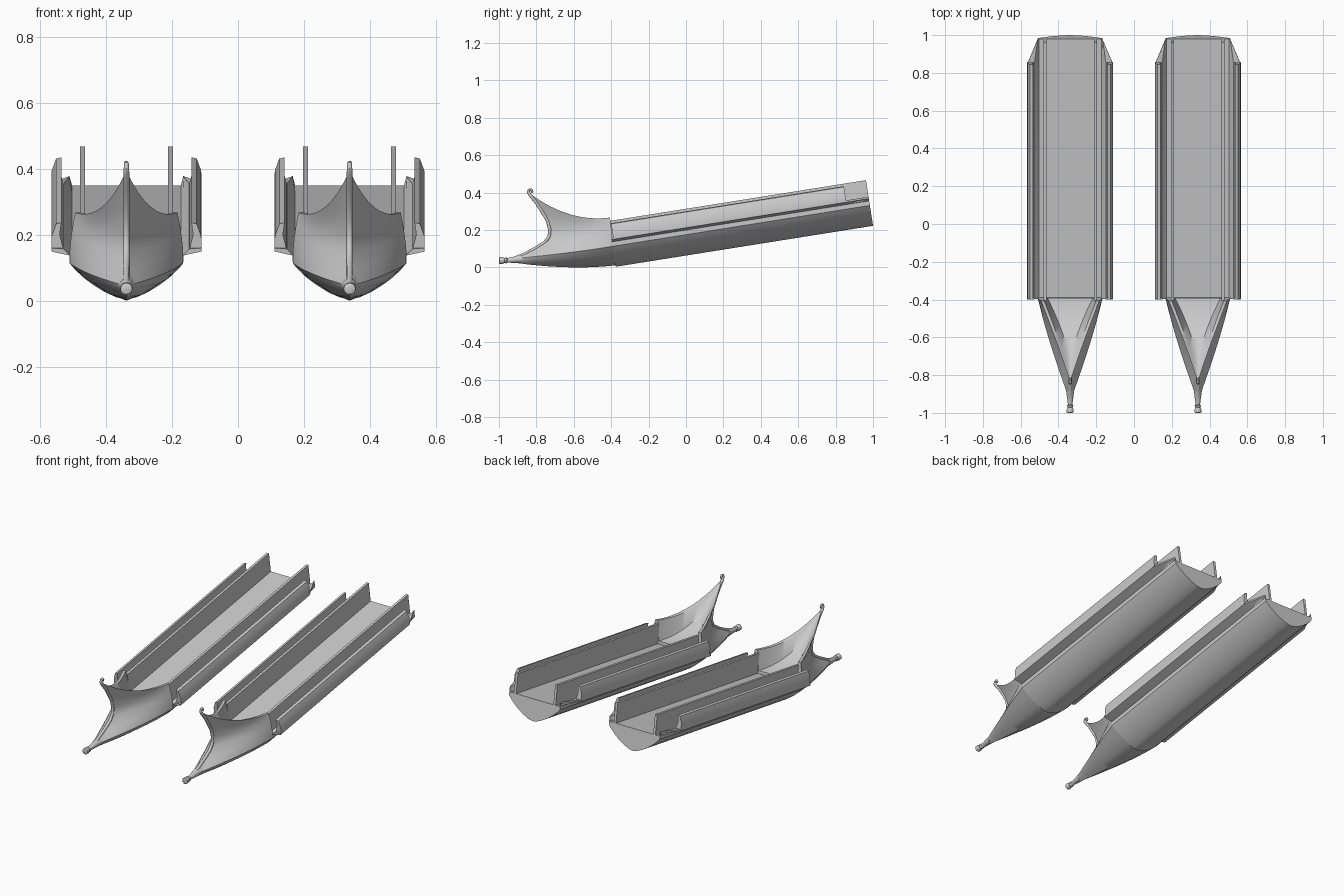
import bpy, bmesh, math
from mathutils import Vector

if "Cube" in bpy.data.objects:
    bpy.data.objects.remove(bpy.data.objects["Cube"])

CENTRES = (-0.338, 0.338)


def finish(name, bm, angle=35):
    bmesh.ops.remove_doubles(bm, verts=bm.verts, dist=0.0005)
    bmesh.ops.recalc_face_normals(bm, faces=bm.faces)
    me = bpy.data.meshes.new(name)
    bm.to_mesh(me)
    bm.free()
    # one copy per ship, sharing the mesh
    for side, cx in zip(("left", "right"), CENTRES):
        ob = bpy.data.objects.new(f"{side}_{name}", me)
        bpy.context.collection.objects.link(ob)
        ob.location.x = cx
        bpy.ops.object.select_all(action='DESELECT')
        ob.select_set(True)
        bpy.context.view_layer.objects.active = ob
        if side == "left":
            bpy.ops.object.shade_smooth_by_angle(angle=math.radians(angle))


def tilt(x, y, z):
    """Hull space to the raked-up position."""
    return Vector((x, y - 0.155 * (z - 0.005), z + 0.159 * (y + 0.37)))


def loft(bm, rings, closed=True, caps=True):
    rows = [[bm.verts.new(p) for p in r] for r in rings]
    n = len(rows[0])
    for a, b in zip(rows, rows[1:]):
        for i in range(n if closed else n - 1):
            j = (i + 1) % n
            bm.faces.new((a[i], a[j], b[j], b[i]))
    if caps:
        bm.faces.new(rows[0])
        bm.faces.new(rows[-1])


def tube(bm, path, radii, n=12):
    rings = []
    for i, p in enumerate(path):
        a = Vector(path[max(i - 1, 0)])
        b = Vector(path[min(i + 1, len(path) - 1)])
        d = (b - a).normalized()
        up = Vector((1, 0, 0)).cross(d)
        rings.append([Vector(p) + radii[i] * (math.cos(t) * Vector((1, 0, 0)) + math.sin(t) * up)
                      for t in [2 * math.pi * k / n for k in range(n)]])
    loft(bm, rings)


# main hull: round bottom, side flange, flat deck
half = [(0, 0.005), (0.03, 0.011), (0.067, 0.028), (0.10, 0.048), (0.13, 0.071), (0.155, 0.094),
        (0.172, 0.114), (0.173, 0.138), (0.2275, 0.15), (0.2275, 0.16), (0.19, 0.158),
        (0.165, 0.132), (0, 0.132)]
profile = half + [(-x, z) for x, z in half[-2:0:-1]]
bm = bmesh.new()
rings = []
for y, limit in ((-0.375, 1), (0.87, 1), (1.0, 0.172)):
    rings.append([tilt(max(-limit, min(limit, x)), y, z) for x, z in profile])
loft(bm, rings)
finish("hull", bm)

# inner bulwark walls
bm = bmesh.new()
for s in (-1, 1):
    sec = [(0.126, 0.12), (0.141, 0.12), (0.141, 0.249), (0.126, 0.249)]
    loft(bm, [[tilt(s * x, y, z) for x, z in sec] for y in (-0.37, 1.0)])
finish("inner_walls", bm)

# outer side screens
bm = bmesh.new()
for s in (-1, 1):
    sec = [(0.19, 0.152), (0.2275, 0.152), (0.2275, 0.165), (0.2265, 0.195), (0.213, 0.232),
           (0.197, 0.236), (0.202, 0.20)]
    loft(bm, [[tilt(s * x, y, z) for x, z in sec] for y in (-0.365, 0.88)])
finish("side_screens", bm)

# bow: each row is a curve from the hull front to the stem
# (aft x, aft z, control x, control y, control z, stem y, stem z)
rows = [(0, 0.012, 0, -0.62, -0.018, -0.95, 0.030),
        (0.067, 0.030, 0.042, -0.62, 0.004, -0.95, 0.035),
        (0.13, 0.071, 0.095, -0.62, 0.040, -0.95, 0.040),
        (0.172, 0.114, 0.125, -0.60, 0.078, -0.94, 0.045),
        (0.172, 0.150, 0.115, -0.58, 0.130, -0.84, 0.085),
        (0.168, 0.190, 0.100, -0.55, 0.170, -0.74, 0.145),
        (0.162, 0.230, 0.090, -0.55, 0.200, -0.726, 0.20),
        (0.158, 0.250, 0.080, -0.57, 0.220, -0.765, 0.29),
        (0.155, 0.267, 0.070, -0.62, 0.238, -0.835, 0.395),
        # gunwale inner edge and foredeck
        (0.137, 0.267, 0.055, -0.62, 0.238, -0.80, 0.36),
        (0.120, 0.150, 0.040, -0.55, 0.160, -0.71, 0.29),
        (0, 0.150, 0, -0.55, 0.160, -0.71, 0.29)]
N = 16
bm = bmesh.new()
for s in (-1, 1):
    grid = []
    for ax, az, cx, cy, cz, sy, sz in rows:
        p0 = Vector((s * ax, -0.375 - 0.12 * (az - 0.005), az))
        p1, p2 = Vector((s * cx, cy, cz)), Vector((0, sy, sz))
        grid.append([p0 * (1 - t) ** 2 + p1 * 2 * t * (1 - t) + p2 * t * t
                     for t in [i / N for i in range(N + 1)]])
    loft(bm, grid, closed=False, caps=False)
    # rear face of the bow
    bm.faces.new([bm.verts.new(r[0]) for r in grid])
finish("bow", bm, 45)

# stem post ending in a curled hook
stem = [(-0.93, 0.045), (-0.87, 0.068), (-0.80, 0.105), (-0.755, 0.135), (-0.732, 0.165), (-0.728, 0.20),
        (-0.74, 0.25), (-0.77, 0.30), (-0.80, 0.347), (-0.832, 0.385), (-0.843, 0.402),
        (-0.840, 0.415), (-0.828, 0.417), (-0.821, 0.408), (-0.825, 0.399)]
bm = bmesh.new()
tube(bm, [(0, y, z) for y, z in stem], [0.009] * 10 + [0.008, 0.007, 0.007, 0.006, 0.005])
finish("stem_post", bm)

# ram with a flared head
bm = bmesh.new()
ram = [(-0.88, 0.046, 0.022), (-0.93, 0.04, 0.015), (-0.955, 0.038, 0.012), (-0.962, 0.038, 0.017),
       (-0.970, 0.038, 0.013), (-0.985, 0.037, 0.019), (-0.997, 0.036, 0.018), (-1.0, 0.036, 0.012)]
tube(bm, [(0, y, z) for y, z, r in ram], [r for y, z, r in ram])
finish("ram", bm)
